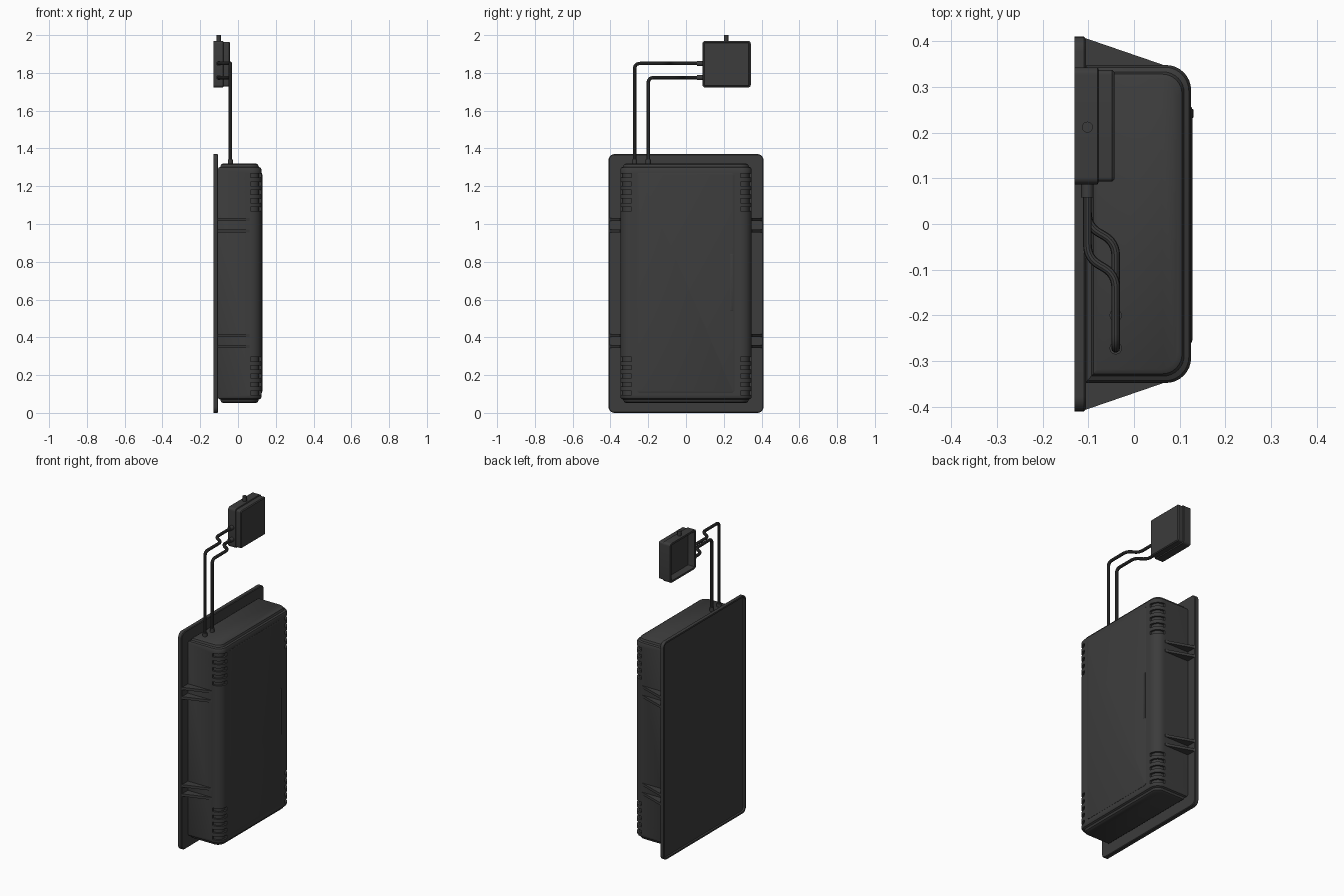
import bpy, bmesh, math
from mathutils import Vector

if "Cube" in bpy.data.objects:
    bpy.data.objects.remove(bpy.data.objects["Cube"])

dark = bpy.data.materials.new("dark_grey")
dark.diffuse_color = (0.045, 0.045, 0.045, 1)
dark.use_nodes = True
dark.node_tree.nodes["Principled BSDF"].inputs["Base Color"].default_value = dark.diffuse_color


def finish(obj):
    obj.data.materials.clear()
    obj.data.materials.append(dark)
    bpy.ops.object.select_all(action='DESELECT')
    obj.select_set(True)
    bpy.context.view_layer.objects.active = obj
    bpy.ops.object.shade_smooth_by_angle(angle=math.radians(35))
    return obj


def add_loft(bm, rings):
    """Skin a list of equal-length rings and cap both ends."""
    vs = [[bm.verts.new(p) for p in ring] for ring in rings]
    n = len(vs[0])
    for a, b in zip(vs, vs[1:]):
        for i in range(n):
            bm.faces.new((a[i], a[(i + 1) % n], b[(i + 1) % n], b[i]))
    bm.faces.new(vs[0])
    bm.faces.new(vs[-1])


def build(name, lofts):
    bm = bmesh.new()
    for rings in lofts:
        add_loft(bm, rings)
    bmesh.ops.recalc_face_normals(bm, faces=bm.faces)
    me = bpy.data.meshes.new(name)
    bm.to_mesh(me)
    bm.free()
    obj = bpy.data.objects.new(name, me)
    bpy.context.collection.objects.link(obj)
    return finish(obj)


def rounded_yz(x, y0, y1, z0, z1, r, inset=0, n=6):
    """Rounded rectangle in the YZ plane."""
    y0, y1, z0, z1 = y0 + inset, y1 - inset, z0 + inset, z1 - inset
    r = max(r - inset, 0.003)
    pts = []
    for k, (cy, cz) in enumerate([(y1 - r, z1 - r), (y0 + r, z1 - r), (y0 + r, z0 + r), (y1 - r, z0 + r)]):
        for i in range(n + 1):
            a = math.pi / 2 * (k + i / n)
            pts.append((x, cy + r * math.cos(a), cz + r * math.sin(a)))
    return pts


def slab(name, steps, *rect):
    """steps: (x, inset) pairs going along x."""
    return build(name, [[rounded_yz(x, *rect, inset=i) for x, i in steps]])


def prism(poly, z0, z1):
    return [[(x, y, z) for x, y in poly] for z in (z0, z1)]


def cylinder(name, start, end, r, n=20):
    start, end = Vector(start), Vector(end)
    q = (end - start).to_track_quat('Z', 'Y')
    ring = [q @ Vector((r * math.cos(2 * math.pi * i / n), r * math.sin(2 * math.pi * i / n), 0)) for i in range(n)]
    return build(name, [[[p + c for p in ring] for c in (start, end)]])


def pipe(name, pts, radius, fillet):
    """Tube along a path with rounded bends."""
    pts = [Vector(p) for p in pts]
    path = [pts[0]]
    for a, b, c in zip(pts, pts[1:], pts[2:]):
        p = b + (a - b).normalized() * min(fillet, (a - b).length * 0.48)
        q = b + (c - b).normalized() * min(fillet, (c - b).length * 0.48)
        for i in range(7):
            t = i / 6
            path.append(p * (1 - t) ** 2 + b * 2 * t * (1 - t) + q * t * t)
    path.append(pts[-1])
    cu = bpy.data.curves.new(name, 'CURVE')
    cu.dimensions = '3D'
    cu.bevel_depth = radius
    cu.bevel_resolution = 3
    cu.use_fill_caps = True
    sp = cu.splines.new('POLY')
    sp.points.add(len(path) - 1)
    for s, p in zip(sp.points, path):
        s.co = (*p, 1)
    obj = bpy.data.objects.new(name, cu)
    bpy.context.collection.objects.link(obj)
    bpy.ops.object.select_all(action='DESELECT')
    obj.select_set(True)
    bpy.context.view_layer.objects.active = obj
    bpy.ops.object.convert(target='MESH')
    return finish(bpy.context.view_layer.objects.active)


# Back plate with a shallow recess behind
slab("back_plate", [(-0.118, 0.01), (-0.13, 0.01), (-0.13, 0), (-0.109, 0), (-0.105, 0.004)],
     -0.41, 0.41, 0.0, 1.37, 0.032)


# Cabinet body: rounded front corners, softened ends
def body_ring(z, i):
    xf, y, r = 0.125 - i, 0.348 - i, 0.055 - i * 0.6
    pts = [(-0.107 + i * 0.9, -y, z)]
    for s, a0 in ((-1, -90), (1, 0)):
        for k in range(9):
            a = math.radians(a0 + 90 * k / 8)
            pts.append((xf - r + r * math.cos(a), s * (y - r) + r * math.sin(a), z))
    return pts + [(-0.107 + i * 0.9, y, z)]


ends = [(0.052, 0.03), (0.058, 0.02), (0.07, 0.015), (0.075, 0.005), (0.085, 0)]
rings = [body_ring(z, i) for z, i in ends] + [body_ring(1.373 - z, i) for z, i in reversed(ends)]
body = build("cabinet_body", [rings])

# Vent slots wrapping the front corners
arc = [(0.074 + 0.038 * math.cos(a), 0.297 + 0.038 * math.sin(a))
       for a in [math.radians(90 - 15 * k) for k in range(7)]]
profile = [(0.065, 0.38), (0.065, 0.335)] + arc + [(0.112, 0.288), (0.15, 0.288), (0.15, 0.38)]
slots = []
for s in (-1, 1):
    for base in (0.105, 1.078):
        for k in range(5):
            z = base + k * 0.0445
            slots.append(prism([(x, s * y) for x, y in profile], z - 0.01, z + 0.012))
cutter = build("vent_cutter", slots)
cutter.hide_render = True
mod = body.modifiers.new("vents", 'BOOLEAN')
mod.operation = 'DIFFERENCE'
mod.solver = 'EXACT'
mod.object = cutter
bpy.context.view_layer.objects.active = body
bpy.ops.object.modifier_apply(modifier=mod.name)
bpy.data.objects.remove(cutter)
finish(body)

# Door and its handle strip
slab("door", [(0.115, 0), (0.126, 0), (0.1285, 0.008)], -0.26, 0.256, 0.106, 1.27, 0.015)
slab("door_handle", [(0.12, 0), (0.129, 0), (0.1305, 0.003)], 0.232, 0.252, 0.54, 0.84, 0.006)

# Gusset ribs between plate and cabinet sides
gusset = [(-0.107, 0.34), (-0.107, 0.407), (0.062, 0.349), (0.062, 0.34)]
build("gusset_ribs", [prism([(x, s * y) for x, y in gusset], z - 0.008, z + 0.008)
                      for s in (-1, 1) for z in (0.352, 0.41, 0.964, 1.023)])

# Junction box: hollow-backed housing, lid, and top stub
rect = (0.087, 0.343, 1.722, 1.97, 0.016)
slab("junction_box", [(-0.085, 0.014), (-0.13, 0.012), (-0.13, 0), (-0.08, 0), (-0.078, 0.003)], *rect)
slab("junction_lid", [(-0.079, 0.006), (-0.048, 0.006), (-0.043, 0.011)], *rect)
cylinder("top_stub", (-0.102, 0.212, 1.96), (-0.102, 0.212, 2.0), 0.012)

# Conduits with end fittings
for name, z, yb, ye in (("upper", 1.85, -0.075, -0.272), ("lower", 1.775, -0.005, -0.2)):
    xa, xb = -0.102, -0.04
    pipe(name + "_conduit", [(xa, 0.09, z), (xa, yb, z), (xb, yb - 0.035, z), (xb, ye, z), (xb, ye, 1.31)],
         0.0095, 0.03)
    cylinder(name + "_box_fitting", (xa, 0.095, z), (xa, 0.058, z), 0.0135)
    cylinder(name + "_cabinet_fitting", (xb, ye, 1.31), (xb, ye, 1.342), 0.0135)
